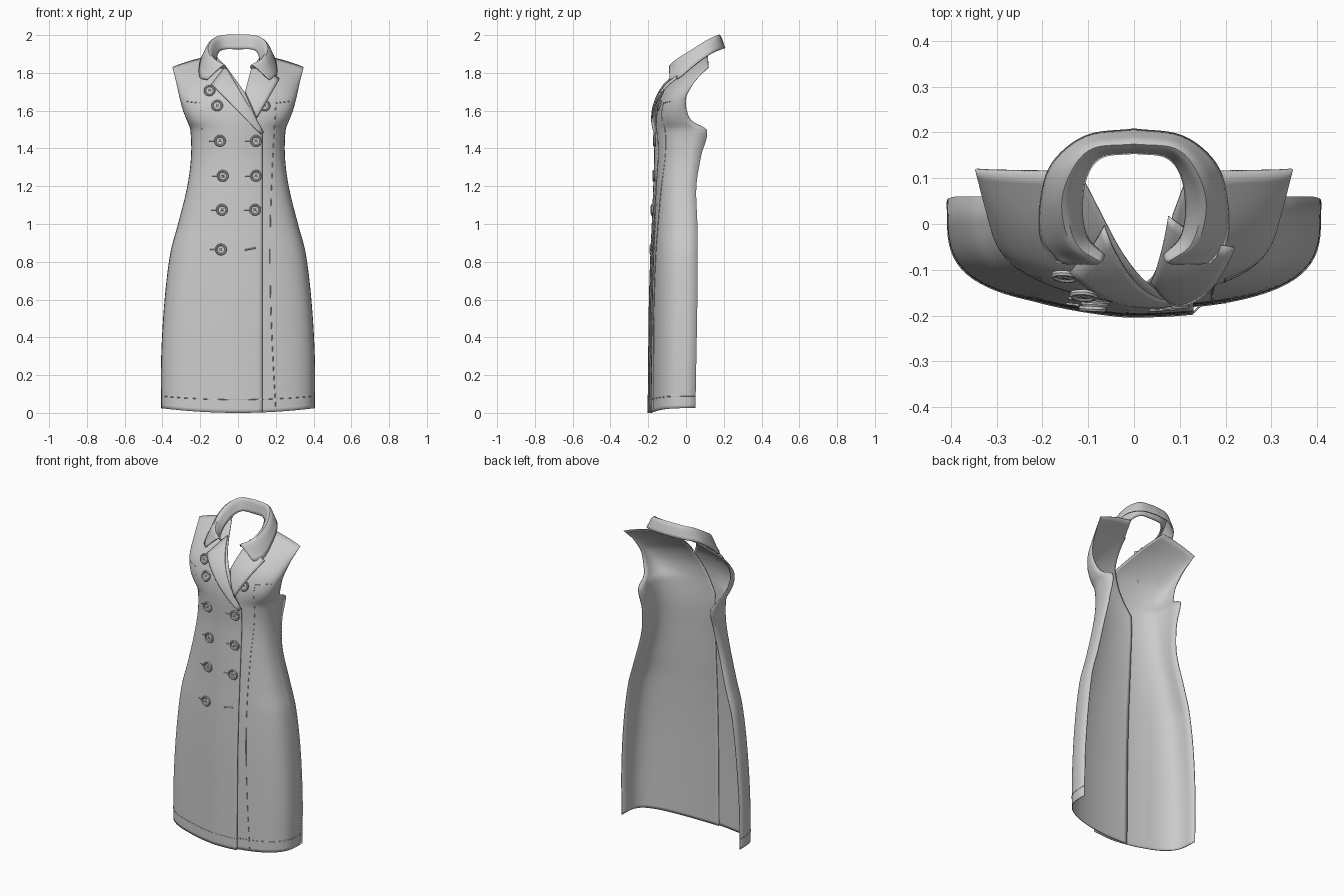
import bpy, bmesh, math
from mathutils import Vector

cube = bpy.data.objects.get("Cube")
if cube:
    bpy.data.objects.remove(cube, do_unlink=True)

fabric = bpy.data.materials.new("grey fabric")
fabric.use_nodes = True
GREY = (0.6, 0.6, 0.6, 1)
fabric.diffuse_color = GREY
fabric.node_tree.nodes["Principled BSDF"].inputs["Base Color"].default_value = GREY


def spline(keys, t):
    """Smooth curve through rows whose first entry is the parameter."""
    n = len(keys)
    i = 0
    while i < n - 2 and t > keys[i + 1][0]:
        i += 1
    a, b = keys[i], keys[i + 1]
    p, q = keys[max(i - 1, 0)], keys[min(i + 2, n - 1)]
    h = b[0] - a[0]
    f = min(max((t - a[0]) / h, 0), 1)
    out = []
    for k in range(1, len(a)):
        m0 = (b[k] - p[k]) / (b[0] - p[0]) * h
        m1 = (q[k] - a[k]) / (q[0] - a[0]) * h
        out.append((2*f**3 - 3*f*f + 1) * a[k] + (f**3 - 2*f*f + f) * m0
                   + (3*f*f - 2*f**3) * b[k] + (f**3 - f*f) * m1)
    return out


def linear(keys, t):
    for (a, x), (b, y) in zip(keys, keys[1:]):
        if t <= b:
            return x + (y - x) * max(t - a, 0) / (b - a)
    return keys[-1][1]


# Body rows: height, half width, side edge y, centre y, section roundness
ROWS = [(0, .405, .05, -.185, .5), (.3, .404, .055, -.182, .5), (.6, .386, .06, -.178, .5),
        (.85, .355, .06, -.17, .5), (1.0, .315, .06, -.163, .5), (1.2, .266, .055, -.155, .5),
        (1.36, .246, .08, -.15, .5), (1.5, .25, .11, -.155, .45), (1.55, .265, .035, -.155, .5),
        (1.62, .288, .005, -.147, .55), (1.7, .306, .0, -.118, .65), (1.76, .317, .022, -.075, .8),
        (1.82, .328, .055, -.01, 1), (1.9, .345, .12, .115, 1)]
TILT = [(0, -.025), (.3, 0), (1.5, 0), (1.9, .07)]
RIGHT_EDGE = [(0, .13), (1.48, .13), (1.69, .04), (1.83, -.06), (1.9, -.12)]
LEFT_EDGE = [(0, -.1), (1.46, -.1), (1.7, .04), (1.84, .085), (1.9, .12)]


def section(row, t):
    X, ye, yc, p = spline(ROWS, row)
    s = math.sin(t)
    y = ye + (yc - ye) * max(math.cos(t), 0) ** p
    return Vector((X * s, y, row - linear(TILT, row) * s * s))


def overlap(x):
    return .016 * min(max((x + .22) / .2, 0), 1)


def on_body(x, z, lift=0.0):
    row = z
    for _ in range(5):
        X = spline(ROWS, row)[0]
        s = max(-1, min(1, x / X))
        row = min(z + linear(TILT, row) * s * s, 1.9)
    v = section(row, math.asin(s))
    return Vector((x, v.y - lift, z))


def finish(ob, angle=40):
    ob.data.materials.append(fabric)
    bpy.ops.object.select_all(action='DESELECT')
    ob.select_set(True)
    bpy.context.view_layer.objects.active = ob
    bpy.ops.object.shade_smooth_by_angle(angle=math.radians(angle))
    return ob


def grid(name, rows, thick=.005):
    bm = bmesh.new()
    vs = [[bm.verts.new(p) for p in r] for r in rows]
    for a, b in zip(vs, vs[1:]):
        for i in range(len(a) - 1):
            bm.faces.new((a[i], a[i + 1], b[i + 1], b[i]))
    me = bpy.data.meshes.new(name)
    bm.to_mesh(me)
    bm.free()
    ob = bpy.data.objects.new(name, me)
    bpy.context.collection.objects.link(ob)
    mod = ob.modifiers.new("cloth thickness", 'SOLIDIFY')
    mod.thickness, mod.offset = thick, 0
    return finish(ob)


# Front panels: the right one laps over the left one
def panel(name, side, edge):
    rows = []
    for j in range(96):
        r = 1.9 * j / 95
        X = spline(ROWS, r)[0]
        t0 = math.asin(linear(edge, r) / X)
        row = []
        for i in range(33):
            v = section(r, t0 + (side * math.pi / 2 - t0) * i / 32)
            if side < 0:
                v.y -= overlap(v.x) * min(1, (1.9 - r) / .2)
            row.append(v)
        rows.append(row if side > 0 else row[::-1])
    return grid(name, rows)


panel("right_front_panel", -1, RIGHT_EDGE)
panel("left_front_panel", 1, LEFT_EDGE)


# Lapels: four-cornered flaps draped on the body
def lapel(name, a, b, c, d, lift0, lift1):
    A, B, C, D = (Vector(p) for p in (a, b, c, d))
    rows = []
    for j in range(13):
        v = j / 12
        row = []
        for i in range(9):
            u = i / 8
            p = A.lerp(D, v).lerp(B.lerp(C, v), u)
            row.append(on_body(p.x, p.y, lift0 + (lift1 - lift0) * math.sin(u * math.pi / 2)))
        rows.append(row)
    return grid(name, rows, .006)


lapel("left_lapel", (.075, 1.84), (.22, 1.77), (.10, 1.56), (.038, 1.70), .008, .03)
lapel("right_lapel", (-.065, 1.835), (-.14, 1.74), (.12, 1.475), (.135, 1.485), .02, .028)

# Collar: parameter, then stand, fold and fall points from the back to the front
COLLAR = [(0, 0, .157, 1.925, 0, .175, 2.0, 0, .205, 1.93),
          (1, .07, .148, 1.925, .09, .165, 1.995, .105, .19, 1.925),
          (2, .105, .105, 1.905, .137, .115, 1.972, .178, .13, 1.9),
          (3, .115, .03, 1.865, .157, .04, 1.925, .202, .045, 1.84),
          (4, .103, -.03, 1.83, .135, -.045, 1.872, .2, -.035, 1.775),
          (5, .065, -.07, 1.825, .08, -.085, 1.838, .165, -.085, 1.765)]
rows = []
for j in range(-30, 31):
    c = spline(COLLAR, abs(j) / 6)
    sx = -1 if j < 0 else 1
    prof = [(k, *c[3 * k:3 * k + 3]) for k in range(3)]
    pts = [spline(prof, k / 5) for k in range(11)]
    rows.append([Vector((p[0] * sx, p[1], p[2])) for p in pts])
grid("collar", rows, .008)


# Seams and stitches: thin cords lying on the cloth
def cord(name, pts, radius=.002):
    cu = bpy.data.curves.new(name, 'CURVE')
    cu.dimensions = '3D'
    cu.bevel_depth, cu.bevel_resolution = radius, 0
    sp = cu.splines.new('POLY')
    sp.points.add(len(pts) - 1)
    for q, p in zip(sp.points, pts):
        q.co = (*p, 1)
    cu.materials.append(fabric)
    ob = bpy.data.objects.new(name, cu)
    bpy.context.collection.objects.link(ob)


for side, label in ((-1, "right"), (1, "left")):
    cord(label + "_princess_seam",
         [on_body(side * (.2 - .03 * math.sin(math.pi * k / 40)), .02 + 1.62 * k / 40, .003)
          for k in range(41)])
    cord(label + "_yoke_seam", [on_body(side * (.2 + .008 * k), 1.64 + .001 * k, .003) for k in range(11)])
    hem = []
    for k in range(31):
        v = section(.07, side * math.pi / 2 * k / 30)
        v.y -= .002 + (overlap(v.x) if v.x < .13 else 0)
        v.x *= 1.005
        hem.append(v)
    cord(label + "_hem_stitch", hem)


# Buttons: rimmed discs with a crossed thread
def button(name, x, z, lift):
    c = on_body(x, z, lift)
    n = Vector((x * .6, -1, .3 if z > 1.58 else 0)).normalized()
    turn = n.to_track_quat('Z', 'Y')
    profile = [(.029, 0), (.031, .006), (.028, .011), (.023, .011), (.019, .007), (.006, .007)]
    bm = bmesh.new()
    rings = [[bm.verts.new(c + turn @ Vector((r * math.cos(a * math.pi / 12),
                                              r * math.sin(a * math.pi / 12), h)))
              for a in range(24)] for r, h in profile]
    for a, b in zip(rings, rings[1:]):
        for i in range(24):
            k = (i + 1) % 24
            bm.faces.new((a[i], a[k], b[k], b[i]))
    bm.faces.new(rings[-1])
    me = bpy.data.meshes.new(name)
    bm.to_mesh(me)
    bm.free()
    ob = bpy.data.objects.new(name, me)
    bpy.context.collection.objects.link(ob)
    finish(ob, 30)
    for sx in (-1, 1):
        cord(name + "_thread", [c + turn @ Vector((sx * d, d, .008)) for d in (-.007, .007)])


SPOTS = [(-.15, 1.705), (-.11, 1.625), (-.095, 1.44), (-.08, 1.255), (-.085, 1.075), (-.09, .865),
         (.14, 1.625), (.095, 1.44), (.095, 1.255), (.09, 1.075)]
for k, (x, z) in enumerate(SPOTS):
    lift = .004 + (overlap(x) if x < .13 else 0)
    button("button_%d" % (k + 1), x, z, lift)
    if z < 1.5:
        cord("buttonhole_%d" % (k + 1),
             [on_body(x - d, z, lift + .001) for d in (.058, .03)], .003)
cord("empty_buttonhole", [on_body(.035 + .015 * k, .862 + .003 * k, .019) for k in range(5)], .004)
